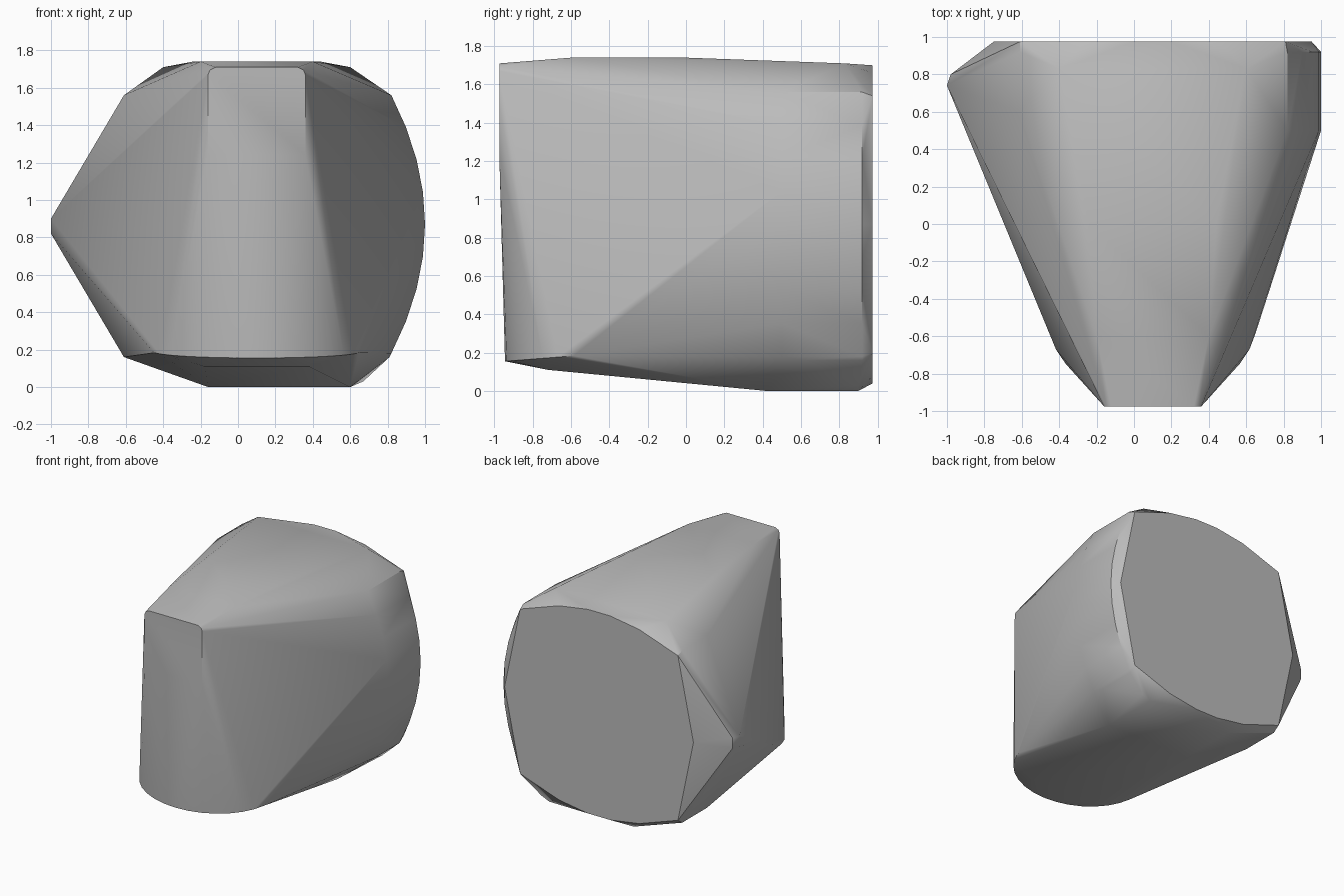
import bpy
import bmesh
import math

cube = bpy.data.objects.get("Cube")
if cube:
    bpy.data.objects.remove(cube, do_unlink=True)

MID_X, MID_Z = 0.1, 0.87
BACK, FRONT = 0.975, -0.975
points = []


def point(x, y, z):
    points.append((x, y, z))


def pair(half_width, y, z):
    # Two points mirrored about the body's centre line
    for side in (-1, 1):
        point(MID_X + side * half_width, y, z)


# Flat back cap, mirrored sideways and vertically
for width, height in ((0.85, 0), (0.71, 0.67), (0.36, 0.79), (0.1, 0.83)):
    for sign in (-1, 1):
        pair(width, BACK, MID_Z + sign * height)

# Narrow upright front with rounded upper corners
for width, z in ((0.26, 1.24), (0.26, 1.67), (0.25, 1.695), (0.22, 1.71)):
    pair(width, FRONT, z)

# Gently crowned roof
pair(0.3, -0.6, 1.74)
pair(0.34, 0, 1.74)
pair(0.5, 0.83, 1.71)

# Upper shoulders
for y in (0.6, 0.92):
    pair(0.71, y, 1.56)

# Rounded lower front rim
STEPS = 16
for i in range(STEPS + 1):
    angle = math.pi * i / STEPS
    point(MID_X + 0.56 * math.cos(angle), -0.5 - 0.445 * math.sin(angle),
          0.19 - 0.035 * math.sin(angle))
pair(0.28, -0.72, 0.11)

# Underside and lower shoulders
for y in (0.42, 0.9):
    point(-0.16, y, 0)
    point(0.6, y, 0)
point(0.67, 0.9, 0.03)
for y in (0.6, 0.92):
    pair(0.71, y, 0.16)

# Bulging side
for i in range(-4, 5):
    t = i / 4
    for y in (0.5, 0.92):
        point(MID_X + 0.72 + 0.18 * (1 - t * t), y, MID_Z + 0.69 * t)

# Blunt tip on the other side
for z in (0.82, 0.9):
    point(-1, 0.74, z)
    point(-0.98, 0.8, z)

# Wrap the points into one solid body
bm = bmesh.new()
for p in points:
    bm.verts.new(p)
bmesh.ops.remove_doubles(bm, verts=bm.verts[:], dist=0.005)
hull = bmesh.ops.convex_hull(bm, input=bm.verts[:])
loose = {v for v in hull["geom_interior"] + hull["geom_unused"]
         if isinstance(v, bmesh.types.BMVert)}
bmesh.ops.delete(bm, geom=list(loose), context="VERTS")
bmesh.ops.dissolve_limit(bm, angle_limit=math.radians(1),
                         verts=bm.verts[:], edges=bm.edges[:])
bmesh.ops.recalc_face_normals(bm, faces=bm.faces[:])
mesh = bpy.data.meshes.new("faceted_body")
bm.to_mesh(mesh)
bm.free()

body = bpy.data.objects.new("faceted_body", mesh)
bpy.context.scene.collection.objects.link(body)

# Plain grey surface
grey = bpy.data.materials.new("plain_grey")
grey.use_nodes = True
colour = (0.5, 0.5, 0.5, 1)
grey.diffuse_color = colour
for node in grey.node_tree.nodes:
    if node.type == "BSDF_PRINCIPLED":
        node.inputs["Base Color"].default_value = colour
mesh.materials.append(grey)

bpy.ops.object.select_all(action="DESELECT")
body.select_set(True)
bpy.context.view_layer.objects.active = body
bpy.ops.object.shade_smooth_by_angle(angle=math.radians(30))
